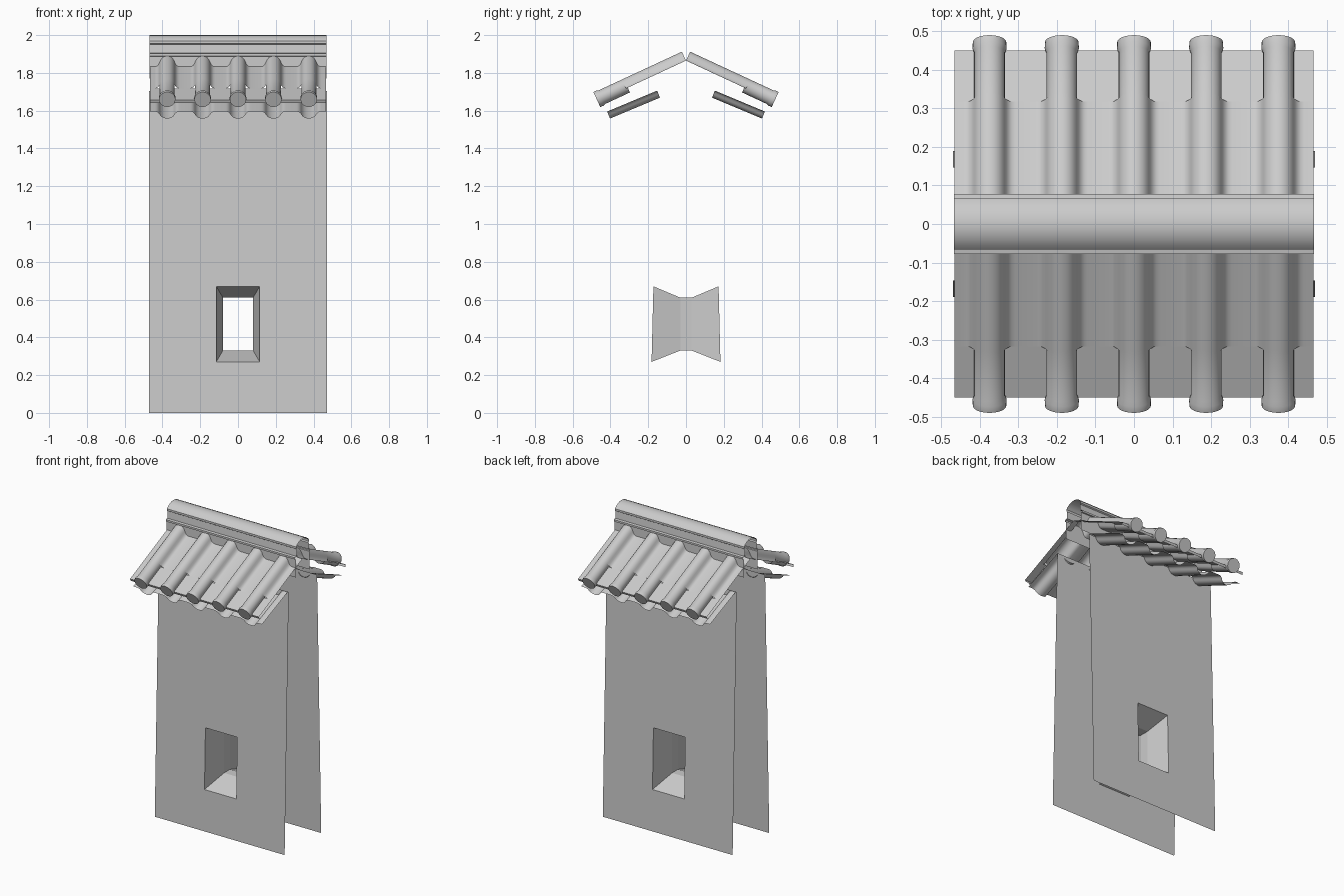
import bpy, bmesh
from math import radians, cos, sin, pi
from mathutils import Vector, Matrix

if "Cube" in bpy.data.objects:
    bpy.data.objects.remove(bpy.data.objects["Cube"])

HW = 0.466                                   # half width of the wall section
COLS = [-0.375, -0.1875, 0, 0.1875, 0.375]   # tile columns
TURN = Matrix.Rotation(pi, 4, 'Z')


def make(name, verts, faces, smooth=True, out=None):
    """Mesh object; 'out' is the direction the average normal should face."""
    me = bpy.data.meshes.new(name)
    me.from_pydata([tuple(v) for v in verts], [], faces)
    me.update()
    if out is not None:
        n = sum((p.normal * p.area for p in me.polygons), Vector())
        if n.dot(Vector(out)) < 0:
            me.flip_normals()
    ob = bpy.data.objects.new(name, me)
    bpy.context.collection.objects.link(ob)
    if smooth:
        bpy.ops.object.select_all(action='DESELECT')
        ob.select_set(True)
        bpy.context.view_layer.objects.active = ob
        bpy.ops.object.shade_smooth_by_angle(angle=radians(40))
    return ob


def both_sides(ob):
    """Rename as front part and add the back part turned half round."""
    base = ob.name
    ob.name = "front_" + base
    back = ob.copy()
    back.data = ob.data.copy()
    back.data.transform(TURN)
    back.name = "back_" + base
    bpy.context.collection.objects.link(back)


def loft(rows):
    """Grid of quads through equally long rows of points."""
    n = len(rows[0])
    verts = [p for r in rows for p in r]
    faces = [(i * n + j, i * n + j + 1, (i + 1) * n + j + 1, (i + 1) * n + j)
             for i in range(len(rows) - 1) for j in range(n - 1)]
    return verts, faces


def slope(y0, z0, deg):
    """Map (x, distance down the slope, height off it) to the front roof plane."""
    c, s = cos(radians(deg)), sin(radians(deg))
    return lambda x, d, h: Vector((x, y0 - d * c - h * s, z0 - d * s + h * c))


# Wave cross-section shared by the tile sheets: half a bump, then mirrored
BUMP = [(0, .052), (.012, .050), (.023, .045), (.032, .036), (.038, .026),
        (.043, .015), (.050, .006), (.058, .0015), (.067, 0)]
HALF = [(-x, h) for x, h in BUMP[:0:-1]] + BUMP
WAVE = [(-HW, 0)] + [(c + x, h) for c in COLS for x, h in HALF] + [(HW, 0)]

roof = slope(0, 1.865, 24.9)
eave = slope(-0.153, 1.706, 22.7)

# Main roof sheet with raised tile rows
v, f = loft([[roof(x, d, h) for x, h in WAVE] for d in (0, .35)])
both_sides(make("roof_tiles", v, f, out=(0, 0, 1)))

# Flat pan at the eave with a small turned-down lip
v, f = loft([[roof(x, d, h) for x in (-HW, HW)]
             for d, h in ((.35, 0), (.496, 0), (.496, -.016))])
both_sides(make("eave_pan", v, f, out=(0, 0, 1)))

# Hanging drip tiles under the eave, waved downwards
v, f = loft([[eave(x, d, -h * .77) for x, h in WAVE] for d in (0, .287)])
both_sides(make("drip_tiles", v, f, out=(0, 0, -1)))

# Round tile ends with flared closed discs
N = 24
RINGS = [(.34, .040), (.485, .040), (.497, .0445), (.515, .0435)]
for c in COLS:
    v, f = loft([[roof(c + r * cos(2 * pi * k / N), d, .012 + r * sin(2 * pi * k / N))
                  for k in range(N + 1)] for d, r in RINGS])
    f.append(tuple(range(3 * (N + 1), 3 * (N + 1) + N)))
    ob = make("tile_end", v, f, smooth=False)
    bm = bmesh.new()
    bm.from_mesh(ob.data)
    bmesh.ops.remove_doubles(bm, verts=bm.verts, dist=1e-5)
    bmesh.ops.recalc_face_normals(bm, faces=bm.faces)
    bm.to_mesh(ob.data)
    bm.free()
    bpy.context.view_layer.objects.active = ob
    bpy.ops.object.select_all(action='DESELECT')
    ob.select_set(True)
    bpy.ops.object.shade_smooth_by_angle(angle=radians(40))
    both_sides(ob)

# Ridge: stepped profile with a rounded cap, open at both ends
SIDE = [(.070, 1.77), (.070, 1.888), (.078, 1.89), (.078, 1.902), (.062, 1.905),
        (.058, 1.95), (.066, 1.955), (.066, 1.968), (.056, 1.979), (.040, 1.990),
        (.020, 1.998)]
PROFILE = [(-y, z) for y, z in SIDE] + [(0, 2.0)] + SIDE[::-1]
v, f = loft([[(x, y, z) for y, z in PROFILE] for x in (-HW - .002, HW + .002)])
make("ridge", v, f, out=(0, 0, 1))


# Battered wall sheet with a splayed window through it
def wall_y(z):
    return -0.189 + 0.0247 * z


def frame(hw, z0, z1, y=None):
    pts = ((-hw, z0), (hw, z0), (hw, z1), (-hw, z1))
    return [(x, wall_y(z) if y is None else y, z) for x, z in pts]


def band(a, b):
    return loft([a + a[:1], b + b[:1]])


hole = frame(.115, .27, .67)
v, f = band(frame(.47, 0, 1.705), hole)
both_sides(make("wall", v, f, smooth=False, out=(0, -1, 0)))

v, f = loft([r + r[:1] for r in (hole, frame(.08, .33, .61, -.03), frame(.08, .33, .61, 0))])
both_sides(make("window_reveal", v, f, smooth=False, out=(0, -1, 0)))
